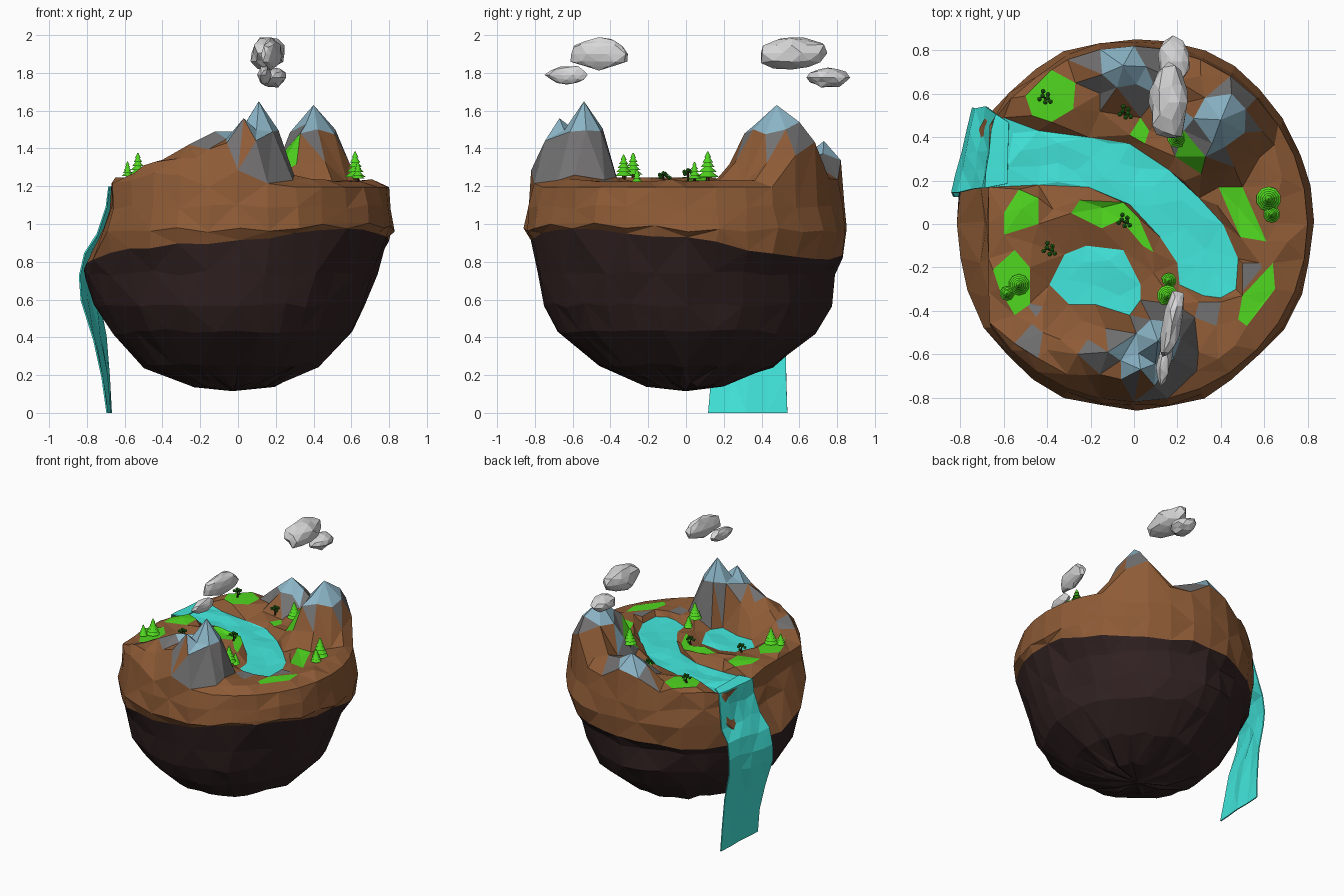
import bpy, bmesh, math, random
from mathutils import Vector, Matrix
from mathutils.bvhtree import BVHTree
from mathutils.geometry import delaunay_2d_cdt

if "Cube" in bpy.data.objects:
    bpy.data.objects.remove(bpy.data.objects["Cube"])

random.seed(7)
J = lambda a: random.uniform(-a, a)

def mat(name, c):
    m = bpy.data.materials.new(name)
    m.diffuse_color = (*c, 1)
    m.use_nodes = True
    m.node_tree.nodes["Principled BSDF"].inputs["Base Color"].default_value = m.diffuse_color
    return m

EARTH = mat("earth brown", (0.27, 0.105, 0.037))
ROCK = mat("dark rock", (0.032, 0.016, 0.016))
STONE = mat("grey stone", (0.17, 0.165, 0.165))
SNOW = mat("blue snow", (0.26, 0.46, 0.57))
WATER = mat("turquoise water", (0.055, 0.8, 0.72))
GRASS = mat("grass green", (0.08, 0.68, 0.014))
LEAF = mat("dark leaf", (0.022, 0.19, 0.011))
TRUNK = mat("trunk brown", (0.07, 0.03, 0.012))
CLOUD = mat("cloud grey", (0.68, 0.68, 0.68))

def finish(bm, name, mats):
    me = bpy.data.meshes.new(name)
    bm.to_mesh(me)
    for m in mats:
        me.materials.append(m)
    ob = bpy.data.objects.new(name, me)
    bpy.context.collection.objects.link(ob)
    return ob

# ---- outlines seen from above
RIVER = [(-.6, .49), (-.44, .43), (-.21, .40), (-.02, .37), (.16, .25), (.3, .12), (.41, 0),
         (.48, -.16), (.47, -.3), (.4, -.34), (.32, -.33), (.21, -.28), (.2, -.18),
         (.12, -.06), (-.02, .09), (-.21, .17), (-.44, .18), (-.66, .17)]
POND = [(-.39, -.28), (-.32, -.14), (-.22, -.1), (-.05, -.12), (.03, -.28), (.03, -.35),
        (-.02, -.42), (-.18, -.37), (-.3, -.37)]
GRASSES = [
    [(-.5, .59), (-.38, .71), (-.27, .65), (-.28, .53), (-.38, .47), (-.47, .5)],
    [(-.02, .41), (.03, .49), (.07, .43), (.05, .37)],
    [(.19, .31), (.23, .43), (.33, .31), (.31, .23)],
    [(.39, .17), (.5, .17), (.61, -.08), (.49, -.06)],
    [(.48, -.44), (.5, -.33), (.64, -.18), (.65, -.3), (.52, -.47)],
    [(-.29, .05), (-.25, .11), (-.05, .1), (.02, .03), (.09, -.13), (.04, -.1), (-.06, .02), (-.15, -.02)],
    [(-.6, .05), (-.53, .16), (-.44, .12), (-.44, 0), (-.6, -.05)],
    [(-.65, -.21), (-.55, -.12), (-.48, -.2), (-.48, -.37), (-.55, -.42), (-.62, -.3)]]
STONES = [[(.5, -.18), (.58, -.18), (.59, -.2), (.5, -.31)],
          [(.3, -.36), (.4, -.36), (.38, -.47), (.28, -.43)],
          [(-.5, -.36), (-.42, -.38), (-.45, -.43)],
          [(-.55, -.55), (-.47, -.46), (-.42, -.5), (-.44, -.62)]]
# peaks: x, y, top, radius
PEAKS = [(.11, -.54, 1.65, .21), (.03, -.67, 1.56, .2), (-.12, -.59, 1.49, .22), (-.26, -.6, 1.42, .21),
         (-.4, -.58, 1.34, .2), (.4, .48, 1.63, .25), (.45, .6, 1.54, .2), (.36, .37, 1.53, .2),
         (-.05, .73, 1.44, .21), (.2, .66, 1.33, .22)]

def inside(x, y, poly):
    hit = False
    for (ax, ay), (bx, by) in zip(poly, poly[1:] + poly[:1]):
        if (ay > y) != (by > y) and x < (bx - ax) * (y - ay) / (by - ay) + ax:
            hit = not hit
    return hit

def height(x, y):
    h = base = 1.245 if x < -.2 else 1.225
    for px, py, top, r in PEAKS:
        d = math.hypot(x - px, y - py) / r
        if d < 1:
            h = max(h, base + (top - base) * (1 - d * d) ** 1.5)
    return h

# ---- points of the ground surface
N = 32
pts, cons = [], []

def loop(poly, z=None):
    s = len(pts)
    for x, y in poly:
        pts.append((x, y, height(x, y) if z is None else z))
    cons.extend((s + i, s + (i + 1) % len(poly)) for i in range(len(poly)))

def add(x, y, gap):
    if all((x - p[0]) ** 2 + (y - p[1]) ** 2 > gap * gap for p in pts):
        wet = inside(x, y, RIVER) or inside(x, y, POND)
        pts.append((x, y, 1.187 + J(.009) if wet else height(x, y) + J(.014)))

def ring(rx, ry, lx, clamp, zf):
    out = []
    for i in range(N):
        a = 2 * math.pi * i / N
        c, s = math.cos(a), math.sin(a)
        x = max(-clamp, c * (rx if c > 0 else lx))
        out.append(Vector((x, ry * s, zf(a, x, ry * s))))
    return out

def rim_z(a, x, y):
    return 1.187 if x < -.55 and .13 < y < .53 else height(x, y) - .03

rim = ring(.8, .82, .8, .67, rim_z)
pts += [tuple(v) for v in rim]
cons += [(i, (i + 1) % N) for i in range(N)]
loop(RIVER, 1.187)
loop(POND, 1.187)
for g in GRASSES + STONES:
    loop(g)
for px, py, top, r in PEAKS:
    pts.append((px, py, top))
for px, py, top, r in PEAKS:
    for k in range(7):
        a = k * math.tau / 7 + px
        x, y = px + .5 * r * math.cos(a), py + .5 * r * math.sin(a)
        if math.hypot(x, y) < .77:
            add(x, y, .06)
for i in range(1500):
    x, y = random.uniform(-.64, .77), random.uniform(-.78, .78)
    if math.hypot(x, y) < .75:
        add(x, y, .08)

# ---- island: ground surface plus stacked rings underneath
cv, ce, cf, ov, oe, of = delaunay_2d_cdt([Vector(p[:2]) for p in pts], cons, [], 0, 1e-6, True)
bm = bmesh.new()
vs = [bm.verts.new((c.x, c.y, pts[o[0]][2] if o else height(c.x, c.y))) for c, o in zip(cv, ov)]

def ground_mat(c):
    x, y, z = c
    if inside(x, y, RIVER) or inside(x, y, POND):
        return 4
    if any(inside(x, y, g) for g in GRASSES):
        return 5
    if any(inside(x, y, g) for g in STONES):
        return 2
    snow, stone = (1.46, 1.38) if y < 0 else (1.49, 1.42) if x > .24 else (1.34, 1.28)
    if y < 0:
        stone = 1.29 if x > .07 else 1.43 if x < -.05 or y < -.74 else stone
    return 3 if z > snow else 2 if z > stone else 0

for f in cf:
    face = bm.faces.new([vs[i] for i in f])
    face.material_index = ground_mat(face.calc_center_median())

# height of the earth/rock border every 45 degrees from +x
BORDER = [.925, .82, .82, .79, .76, .86, .91, .975]

def edge(a, x=0, y=0):
    t = a / math.tau * 8
    k = int(t)
    return BORDER[k % 8] * (1 - t + k) + BORDER[(k + 1) % 8] * (t - k)

flat = lambda z: lambda a, x, y: z
rings = [rim,
         ring(.815, .84, .8, .67, flat(1.09)),
         ring(.83, .86, .82, .70, lambda a, x, y: max(.97, edge(a) + .04)),
         ring(.805, .83, .825, 1, edge),
         ring(.73, .775, .81, 1, lambda a, x, y: min(.74, edge(a) - .06)),
         ring(.66, .76, .75, 1, flat(.57)),
         ring(.60, .68, .66, 1, flat(.43)),
         ring(.42, .46, .50, 1, flat(.25)),
         ring(.2, .2, .25, 1, flat(.15))]
rv = []
for k, r in enumerate(rings):
    j = .014 if k else 0
    rv.append([bm.verts.new(v + Vector((J(j), J(j), J(j)))) for v in r])
for k in range(len(rv) - 1):
    for i in range(N):
        n = (i + 1) % N
        a, b, c, d = rv[k][i], rv[k][n], rv[k + 1][n], rv[k + 1][i]
        for t in ((a, b, c), (a, c, d)) if (i + k) % 2 else ((a, b, d), (b, c, d)):
            bm.faces.new(t).material_index = 0 if k < 3 else 1
tip = bm.verts.new((-.03, 0, .115))
for i in range(N):
    bm.faces.new((rv[-1][i], rv[-1][(i + 1) % N], tip)).material_index = 1
bmesh.ops.remove_doubles(bm, verts=bm.verts, dist=1e-4)
bmesh.ops.recalc_face_normals(bm, faces=bm.faces)
tree = BVHTree.FromBMesh(bm)
finish(bm, "island", [EARTH, ROCK, STONE, SNOW, WATER, GRASS])

def ground(x, y):
    return tree.ray_cast(Vector((x, y, 3)), Vector((0, 0, -1)))[0].z

# ---- waterfall: x, z, how far the far edge bends in, y range
FALL = [(-.58, 1.2, 0, .19, .46), (-.69, 1.195, .05, .16, .51), (-.70, 1.08, .05, .16, .52),
        (-.745, .95, .06, .15, .53), (-.81, .84, .08, .14, .53), (-.84, .73, .1, .14, .53),
        (-.825, .6, .09, .13, .52), (-.765, .4, .06, .13, .53), (-.72, .2, .04, .14, .53),
        (-.69, 0, .02, .11, .54)]
bm = bmesh.new()
rows = []
for k, (x, z, bend, y0, y1) in enumerate(FALL):
    last = k == len(FALL) - 1
    rows.append([bm.verts.new((x + bend * t / 4 + J(.006), y0 + (y1 - y0) * t / 4 + J(.012),
                               z + (0 if last or k < 2 else J(.015)))) for t in range(5)])
for a, b in zip(rows, rows[1:]):
    for i in range(4):
        bm.faces.new((a[i], b[i], b[i + 1], a[i + 1]))
bmesh.ops.triangulate(bm, faces=bm.faces)
fall = finish(bm, "waterfall", [WATER])
sol = fall.modifiers.new("thickness", 'SOLIDIFY')
sol.thickness, sol.offset = .008, 0

# ---- trees
def cone(bm, x, y, z, r1, r2, h, n, mi):
    r = bmesh.ops.create_cone(bm, cap_ends=True, segments=n, radius1=r1, radius2=r2, depth=h,
                              matrix=Matrix.Translation((x, y, z + h / 2)))
    for f in {f for v in r['verts'] for f in v.link_faces}:
        f.material_index = mi

def pine(x, y, s):
    bm = bmesh.new()
    z = ground(x, y) - .01
    cone(bm, x, y, z, .07 * s, .05 * s, .35 * s, 6, 1)
    for k in range(5):
        cone(bm, x, y, z + (.2 + .155 * k) * s, (.35 - .06 * k) * s, (.1 - .02 * k) * s, .19 * s, 10, 0)
    finish(bm, "pine_tree", [GRASS, TRUNK])

def leafy(x, y):
    bm = bmesh.new()
    z = ground(x, y) - .01
    cone(bm, x, y, z, .007, .004, .06, 5, 1)
    for k in range(7):
        a, r = k * 2.4, .012 + .0035 * k
        p = Vector((x + r * math.cos(a), y + r * math.sin(a), z + .07 - .004 * k))
        bmesh.ops.create_icosphere(bm, subdivisions=1, radius=.012, matrix=Matrix.Translation(p))
    finish(bm, "leafy_tree", [LEAF, TRUNK])

for x, y, s in [(.62, .115, .165), (.635, .045, .11), (-.53, -.28, .14), (-.585, -.32, .095),
                (.155, -.33, .14), (.16, -.26, .1), (.2, .4, .14)]:
    pine(x, y, s)
for x, y in [(-.41, .58), (-.04, .51), (-.045, .01), (-.39, -.12)]:
    leafy(x, y)

# ---- clouds: centre, half sizes, turn
for c, h, turn in [((.175, -.46, 1.9), (.045, .18, .09), -.2), ((.14, -.63, 1.79), (.035, .115, .052), -.15),
                   ((.16, .56, 1.905), (.1, .19, .095), 0), ((.18, .75, 1.775), (.077, .115, .058), 0)]:
    bm = bmesh.new()
    bmesh.ops.create_icosphere(bm, subdivisions=2, radius=1)
    for v in bm.verts:
        v.co *= random.uniform(.82, 1.06)
        v.co.z = max(-1, min(1, v.co.z))
    bmesh.ops.transform(bm, verts=bm.verts, matrix=Matrix.Translation(c) @ Matrix.Rotation(turn, 4, 'Z')
                        @ Matrix.Diagonal((*h, 1)))
    finish(bm, "cloud", [CLOUD])
